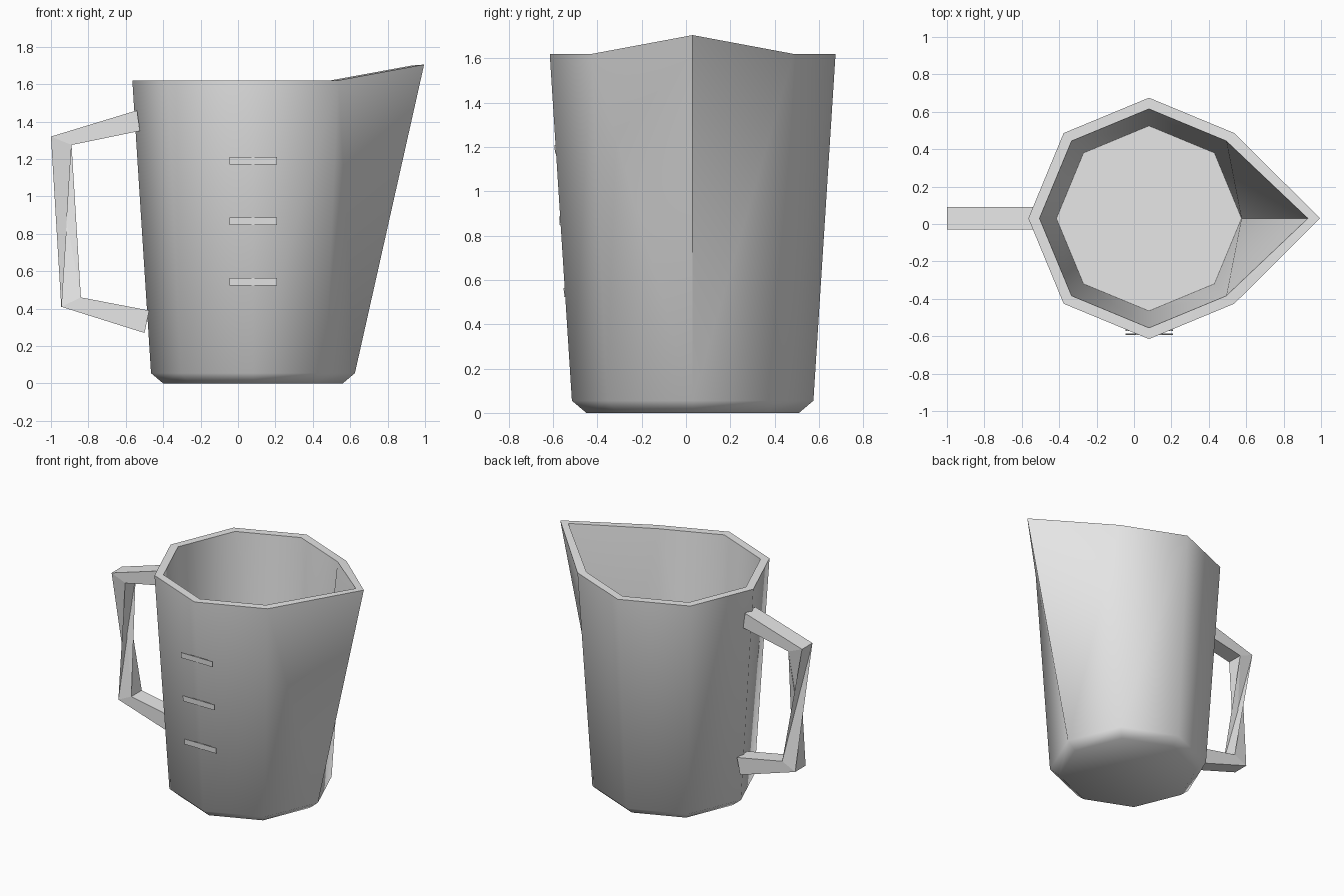
import bpy, bmesh
from math import radians, cos, sin, tau, atan2
from mathutils import Vector

cube = bpy.data.objects.get("Cube")
if cube:
    bpy.data.objects.remove(cube, do_unlink=True)

CX, CY, SIDES = 0.08, 0.03, 8

grey = bpy.data.materials.new("light_grey")
grey.use_nodes = True
grey.diffuse_color = (0.8, 0.8, 0.8, 1)
for node in grey.node_tree.nodes:
    if node.type == 'BSDF_PRINCIPLED':
        node.inputs["Base Color"].default_value = (0.8, 0.8, 0.8, 1)


def finish(name, bm):
    bmesh.ops.recalc_face_normals(bm, faces=bm.faces[:])
    mesh = bpy.data.meshes.new(name)
    bm.to_mesh(mesh)
    bm.free()
    mesh.materials.append(grey)
    obj = bpy.data.objects.new(name, mesh)
    bpy.context.collection.objects.link(obj)
    return obj


# Jug body: eight-sided rings, with the +x corner pulled out into a spout
def ring(bm, radius, z, spout=None):
    verts = []
    for i in range(SIDES):
        a = tau * i / SIDES
        co = (CX + radius * cos(a), CY + radius * sin(a), z)
        if i == 0 and spout:
            co = (spout[0], CY, spout[1])
        verts.append(bm.verts.new(co))
    return verts


def bridge(bm, low, high, split_spout=False):
    for i in range(SIDES):
        j = (i + 1) % SIDES
        if split_spout and 0 in (i, j):
            side = j if i == 0 else i
            bm.faces.new((low[0], high[0], high[side]))
            bm.faces.new((low[0], high[side], low[side]))
        else:
            bm.faces.new((low[i], low[j], high[j], high[i]))


bm = bmesh.new()
base = ring(bm, 0.48, 0)
foot = ring(bm, 0.545, 0.055)
rim_out = ring(bm, 0.645, 1.62, (0.995, 1.705))
rim_in = ring(bm, 0.585, 1.62, (0.93, 1.70))
floor = ring(bm, 0.495, 0.06)
bm.faces.new(base)
bridge(bm, base, foot)
bridge(bm, foot, rim_out, True)
bridge(bm, rim_out, rim_in)
bridge(bm, floor, rim_in, True)
bm.faces.new(floor)
body = finish("jug_body", bm)
bpy.ops.object.select_all(action='DESELECT')
body.select_set(True)
bpy.context.view_layer.objects.active = body
bpy.ops.object.shade_smooth_by_angle(angle=radians(60))

# Handle: square bar with a quarter twist in the upright grip
outer = [(-0.54, 1.46), (-1.0, 1.32), (-0.945, 0.41), (-0.50, 0.27)]
inner = [(-0.525, 1.35), (-0.89, 1.275), (-0.84, 0.46), (-0.475, 0.39)]
HALF = 0.06
bm = bmesh.new()
sections = []
for (ox, oz), (ix, iz) in zip(outer, inner):
    corners = [(ox, CY - HALF, oz), (ox, CY + HALF, oz),
               (ix, CY + HALF, iz), (ix, CY - HALF, iz)]
    sections.append([bm.verts.new(c) for c in corners])
for k in range(3):
    p, q = sections[k], sections[k + 1]
    for i in range(4):
        j = (i + 1) % 4
        if k == 1:
            far = q[(i + 2) % 4]
            bm.faces.new((p[i], p[j], far))
            bm.faces.new((p[i], far, q[j]))
        else:
            bm.faces.new((p[i], p[j], q[j], q[i]))
bm.faces.new(sections[0])
bm.faces.new(sections[-1])
finish("handle", bm)

# Measuring marks: thin flat plates leaning with the front corner of the wall
slope = (0.645 - 0.545) / (1.62 - 0.055)
for n, z in enumerate((0.543, 0.867, 1.19)):
    bm = bmesh.new()
    bmesh.ops.create_cube(bm, size=1)
    bmesh.ops.scale(bm, vec=(0.255, 0.006, 0.04), verts=bm.verts[:])
    mark = finish("measuring_mark_%d" % (n + 1), bm)
    wall = 0.545 + slope * (z - 0.055)
    mark.location = Vector((CX + 0.002, CY - wall - 0.002, z))
    mark.rotation_euler.x = atan2(slope, 1)
